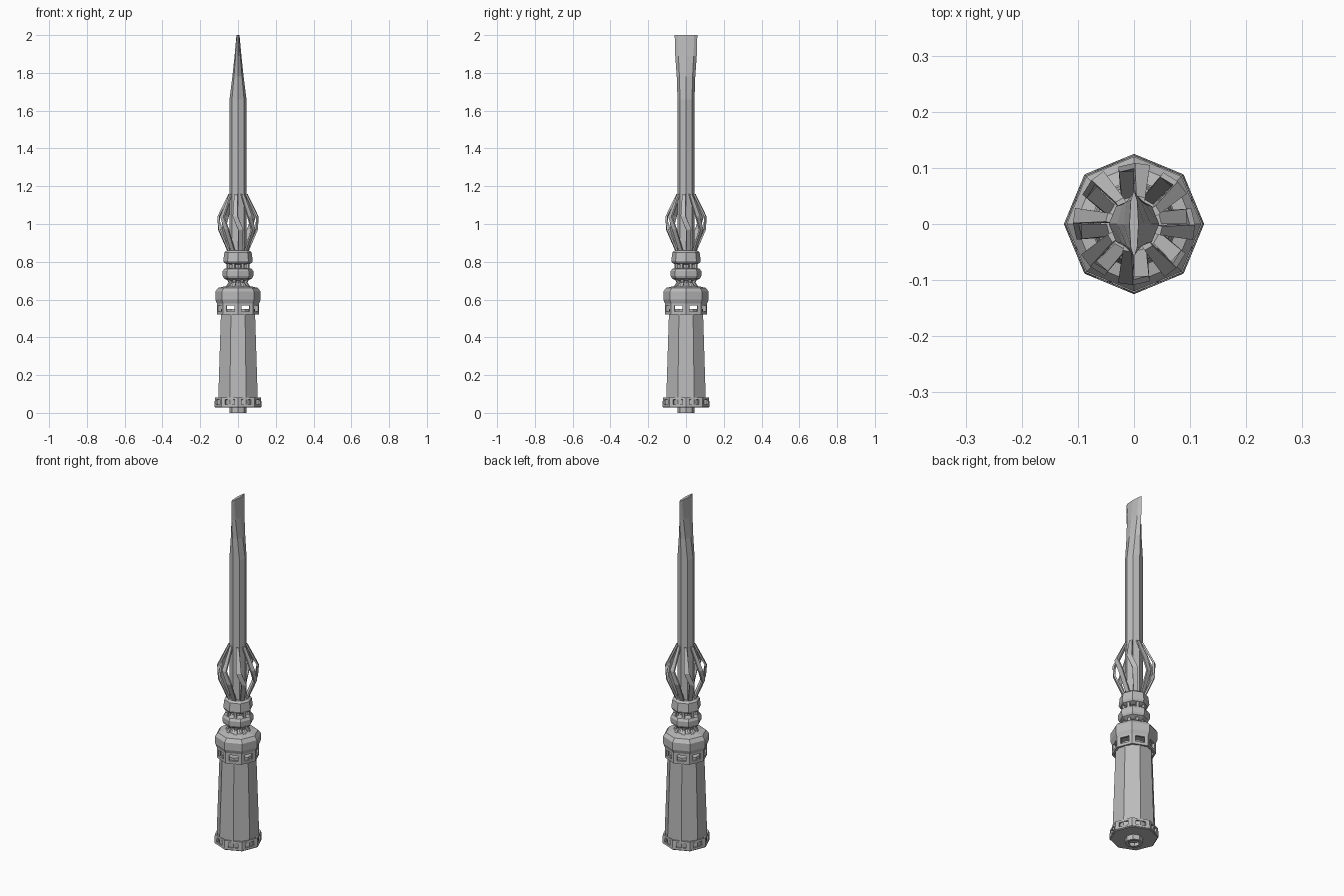
import bpy, bmesh
from math import sin, cos, pi, radians
from mathutils import Vector

if "Cube" in bpy.data.objects:
    bpy.data.objects.remove(bpy.data.objects["Cube"])

steel = bpy.data.materials.new("plain grey")
steel.use_nodes = True
GREY = (0.5, 0.5, 0.5, 1)
steel.diffuse_color = GREY
steel.node_tree.nodes["Principled BSDF"].inputs["Base Color"].default_value = GREY


def finish(name, bm):
    bmesh.ops.recalc_face_normals(bm, faces=bm.faces)
    mesh = bpy.data.meshes.new(name)
    bm.to_mesh(mesh)
    bm.free()
    mesh.materials.append(steel)
    ob = bpy.data.objects.new(name, mesh)
    bpy.context.collection.objects.link(ob)
    return ob


def ring(bm, rx, ry, z, turn=0, n=8):
    return [bm.verts.new((rx * cos(2 * pi * i / n + turn), ry * sin(2 * pi * i / n + turn), z))
            for i in range(n)]


def loft(name, sections, turn=0, caps=True):
    """Eight-sided solid through (rx, ry, z) sections."""
    bm = bmesh.new()
    rings = [ring(bm, *s, turn) for s in sections]
    for a, b in zip(rings, rings[1:]):
        for i in range(8):
            j = (i + 1) % 8
            bm.faces.new((a[i], a[j], b[j], b[i]))
    if caps:
        bm.faces.new(rings[0])
        bm.faces.new(rings[-1])
    return finish(name, bm)


def lathe(name, profile, turn=0):
    return loft(name, [(r, r, z) for r, z in profile], turn)


def window_band(name, r0, z0, r1, z1, wall, side, edge):
    """Octagonal band with one rectangular opening in each side."""
    bm = bmesh.new()
    a, b = ring(bm, r0, r0, z0), ring(bm, r1, r1, z1)
    faces = [bm.faces.new((a[i], a[(i + 1) % 8], b[(i + 1) % 8], b[i])) for i in range(8)]
    for f in faces:
        low0, low1, top1, top0 = f.verts[:]

        def at(u, v):
            p = low0.co.lerp(low1.co, u).lerp(top0.co.lerp(top1.co, u), v)
            return bm.verts.new(p)
        hole = [at(side, edge), at(1 - side, edge), at(1 - side, 1 - edge), at(side, 1 - edge)]
        outer = [low0, low1, top1, top0]
        for i in range(4):
            j = (i + 1) % 4
            bm.faces.new((outer[i], outer[j], hole[j], hole[i]))
    bmesh.ops.delete(bm, geom=faces, context='FACES_ONLY')
    ob = finish(name, bm)
    mod = ob.modifiers.new("wall", 'SOLIDIFY')
    mod.thickness = wall
    mod.offset = -1
    return ob


HALF = radians(22.5)

# Handle, end stub and the two windowed bands
lathe("handle_grip", [(0.112, 0.04), (0.113, 0.08), (0.097, 0.55)], HALF)
loft("end_stub", [(0.03, 0.03, 0.02), (0.03, 0.03, 0), (0.045, 0.045, 0),
                  (0.045, 0.045, 0.035)], caps=False)
lathe("end_plate", [(0.12, 0.028), (0.125, 0.034), (0.12, 0.038)])
window_band("end_band", 0.125, 0.032, 0.122, 0.082, 0.01, 0.22, 0.24)
window_band("collar_band", 0.112, 0.52, 0.112, 0.585, 0.012, 0.22, 0.24)
lathe("shoulder", [(0.112, 0.58), (0.12, 0.60), (0.12, 0.642), (0.105, 0.662),
                   (0.06, 0.672), (0.045, 0.69)])

# Neck with two stacked rings
lathe("neck_core", [(0.04, 0.66), (0.04, 0.86)])
lathe("lower_ring", [(0.05, 0.70), (0.075, 0.712), (0.081, 0.724), (0.081, 0.75),
                     (0.073, 0.763), (0.045, 0.768)])
lathe("upper_ring", [(0.05, 0.785), (0.072, 0.793), (0.078, 0.805), (0.072, 0.85),
                     (0.06, 0.86), (0.03, 0.862)])


def strut(name, path, angle, width, thick):
    """Flat bar along (radius, z, swirl, width factor) points."""
    bm = bmesh.new()
    rows = []
    for r, z, swirl, k in path:
        t = angle + radians(swirl)
        out, across = Vector((cos(t), sin(t), 0)), Vector((-sin(t), cos(t), 0))
        c = out * r + Vector((0, 0, z))
        w = across * width * k / 2
        d = out * thick
        rows.append([bm.verts.new(p) for p in (c - w, c + w, c + w - d, c - w - d)])
    for a, b in zip(rows, rows[1:]):
        for i in range(4):
            j = (i + 1) % 4
            bm.faces.new((a[i], a[j], b[j], b[i]))
    bm.faces.new(rows[0])
    bm.faces.new(rows[-1])
    return finish(name, bm)


# Little braces in the neck gaps, and the swirling cage of struts
CAGE = [(0.055, 0.855, 14, 0.8), (0.105, 0.97, 8, 1), (0.108, 1.04, -8, 1), (0.05, 1.16, -14, 0.6)]
for i in range(8):
    a = i * pi / 4
    strut(f"neck_brace_{i}", [(0.066, 0.668, 0, 1.3), (0.052, 0.69, 0, 1), (0.06, 0.712, 0, 1.3)],
          a + HALF, 0.014, 0.014)
    strut(f"ring_brace_{i}", [(0.064, 0.762, 0, 1), (0.064, 0.795, 0, 1)], a + HALF, 0.014, 0.014)
    strut(f"cage_strut_{i}", CAGE, a, 0.027, 0.01)

# Shaft running into a flat flared tip
loft("shaft_and_blade", [(0.045, 0.045, 0.85), (0.045, 0.045, 1.66), (0.03, 0.049, 1.78),
                         (0.018, 0.057, 1.89), (0.008, 0.06, 2.0)])
